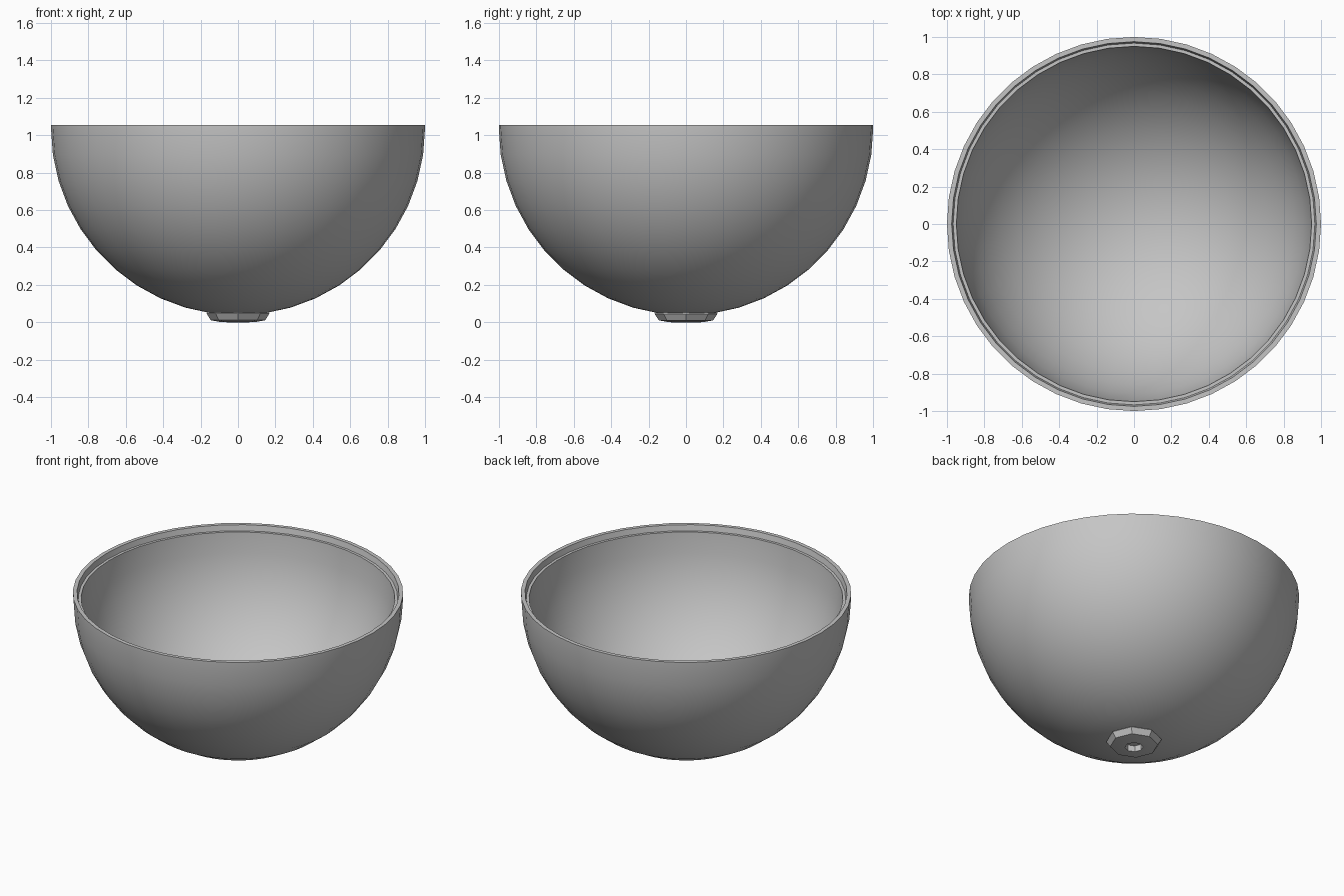
import bpy
import bmesh
import math

cube = bpy.data.objects.get("Cube")
if cube:
    bpy.data.objects.remove(cube, do_unlink=True)

grey = bpy.data.materials.new("plain grey")
grey.use_nodes = True
colour = (0.56, 0.56, 0.56, 1)
grey.diffuse_color = colour
grey.node_tree.nodes["Principled BSDF"].inputs["Base Color"].default_value = colour


def lathe(name, profile, segments, smooth_angle):
    """Revolve a (radius, z) profile around the z axis."""
    bm = bmesh.new()
    verts = [bm.verts.new((r, 0, z)) for r, z in profile]
    edges = [bm.edges.new(pair) for pair in zip(verts, verts[1:])]
    bmesh.ops.spin(bm, geom=verts + edges, cent=(0, 0, 0), axis=(0, 0, 1),
                   angle=math.tau, steps=segments, use_duplicate=False)
    bmesh.ops.remove_doubles(bm, verts=bm.verts, dist=0.0005)
    bmesh.ops.recalc_face_normals(bm, faces=bm.faces)
    mesh = bpy.data.meshes.new(name)
    bm.to_mesh(mesh)
    bm.free()
    mesh.materials.append(grey)
    obj = bpy.data.objects.new(name, mesh)
    bpy.context.collection.objects.link(obj)
    bpy.ops.object.select_all(action='DESELECT')
    obj.select_set(True)
    bpy.context.view_layer.objects.active = obj
    bpy.ops.object.shade_smooth_by_angle(angle=math.radians(smooth_angle))


def bowl_arc(radius, centre, top, steps=11):
    """Arc of a sphere's section from its bottom pole up to the height top."""
    end = math.asin((centre - top) / radius)
    angles = [math.pi / 2 + (end - math.pi / 2) * i / steps for i in range(steps + 1)]
    return [(radius * math.cos(a), centre - radius * math.sin(a)) for a in angles]


RIM = 1.055
CENTRE = 1.038
LEDGE = 1.018

# Hollow bowl of even thickness with a stepped lip inside the rim
outer = bowl_arc(1.0, CENTRE, CENTRE)
inner = bowl_arc(0.95, CENTRE, LEDGE)
lip = [(1.0, RIM), (0.975, RIM), (0.967, LEDGE)]
lathe("bowl_shell", outer + lip + inner[::-1], 44, 30)

# Eight-sided foot with a slightly domed base and a small blind hole underneath
foot = [(0, 0.04), (0.055, 0.04), (0.055, 0.0), (0.09, 0.001),
        (0.145, 0.011), (0.168, 0.046), (0.15, 0.065), (0, 0.065)]
lathe("foot_boss", foot, 8, 20)
